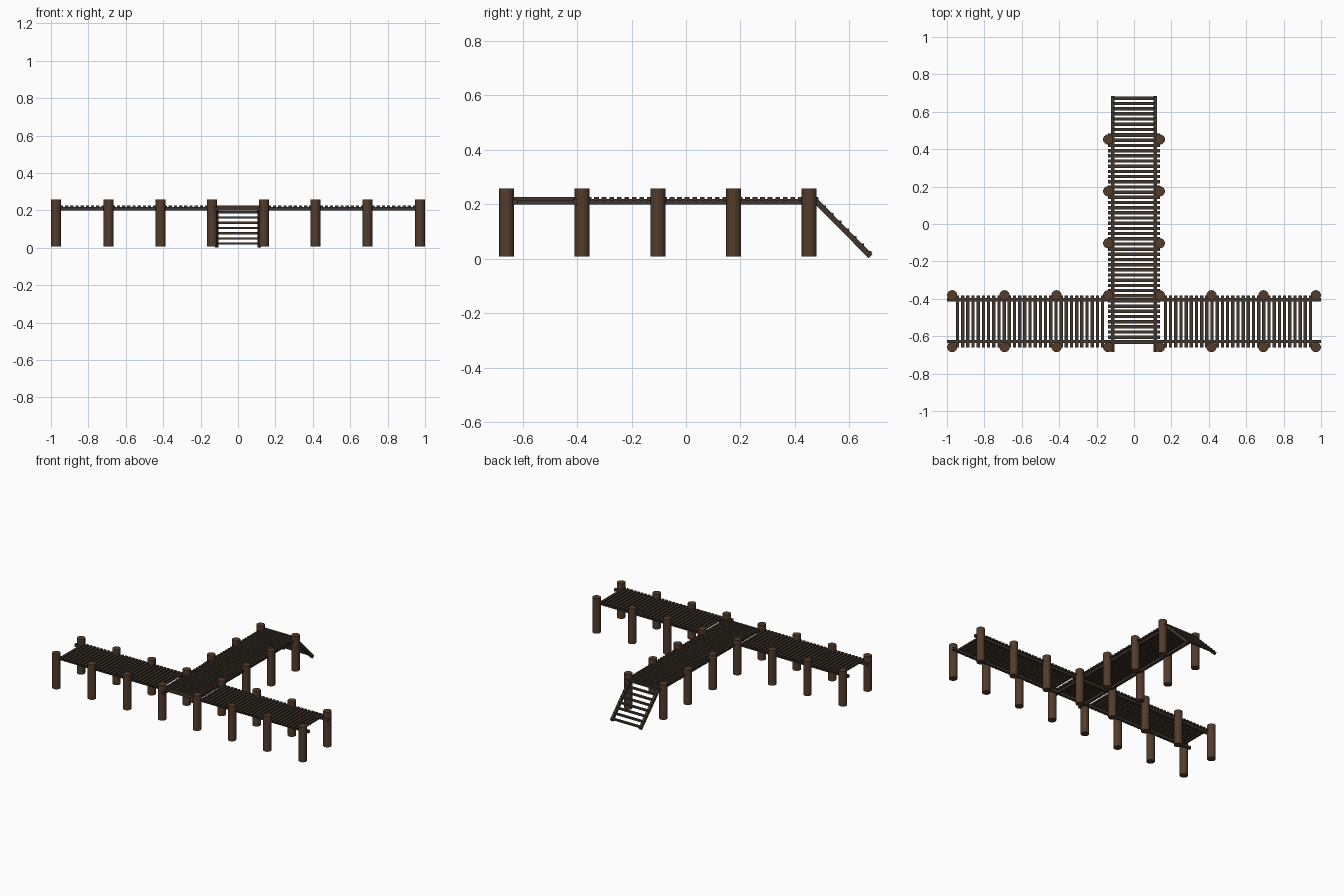
import bpy, math

if "Cube" in bpy.data.objects:
    bpy.data.objects.remove(bpy.data.objects["Cube"])

def material(name, rgb):
    m = bpy.data.materials.new(name)
    m.diffuse_color = (*rgb, 1)
    m.use_nodes = True
    m.node_tree.nodes["Principled BSDF"].inputs["Base Color"].default_value = m.diffuse_color
    return m

POST = material("post_wood", (0.085, 0.045, 0.024))
PLANK = material("plank_wood", (0.05, 0.037, 0.025))

def box(name, loc, size, rot=(0, 0, 0)):
    bpy.ops.mesh.primitive_cube_add(size=1, location=loc, rotation=rot)
    o = bpy.context.object
    o.name, o.scale = name, size
    o.data.materials.append(PLANK)
    return o

def post(x, y):
    bpy.ops.mesh.primitive_cylinder_add(vertices=14, radius=0.0275, depth=0.25,
                                        location=(x, y, 0.132))
    o = bpy.context.object
    o.name = "post"
    o.data.materials.append(POST)

PITCH, WIDTH, THICK = 0.0277, 0.0175, 0.012
DECK_Z, RAIL_Z, RAIL_H, RAIL_W = 0.220, 0.2085, 0.019, 0.018

# posts along the cross walk and along the stem
for side in (-1, 1):
    for x in (0.138, 0.414, 0.692, 0.972):
        for y in (-0.658, -0.381):
            post(side * x, y)
    for y in (-0.103, 0.175, 0.452):
        post(side * 0.138, y)

# long beams under the cross walk
for y in (-0.405, -0.628):
    box("cross_beam", (0, y, RAIL_Z), (2.0, RAIL_W, RAIL_H))

# cross walk planks, both arms
for side in (-1, 1):
    for i in range(29):
        x = side * (0.168 + i * PITCH)
        box("cross_plank", (x, -0.521, DECK_Z), (WIDTH, 0.278, THICK))

# stem beams and ladder stringers
top, bottom = (0.478, 0.210), (0.677, 0.0085)
dy, dz = bottom[0] - top[0], bottom[1] - top[1]
tilt = math.atan2(dz, dy)
for x in (-0.113, 0.113):
    box("stem_beam", (x, -0.101, RAIL_Z), (RAIL_W, 1.166, RAIL_H))
    box("ladder_stringer", (x, (top[0] + bottom[0]) / 2, (top[1] + bottom[1]) / 2),
        (RAIL_W, math.hypot(dy, dz), 0.02), (tilt, 0, 0))

# stem planks
for i in range(41):
    box("stem_plank", (0, -0.633 + i * PITCH, DECK_Z), (0.278, WIDTH, THICK))

# ladder steps
for i in range(8):
    y = 0.672 - i * PITCH
    z = top[1] + (y - top[0]) * dz / dy + 0.008
    box("ladder_step", (0, y, z), (0.226, WIDTH, 0.011))
